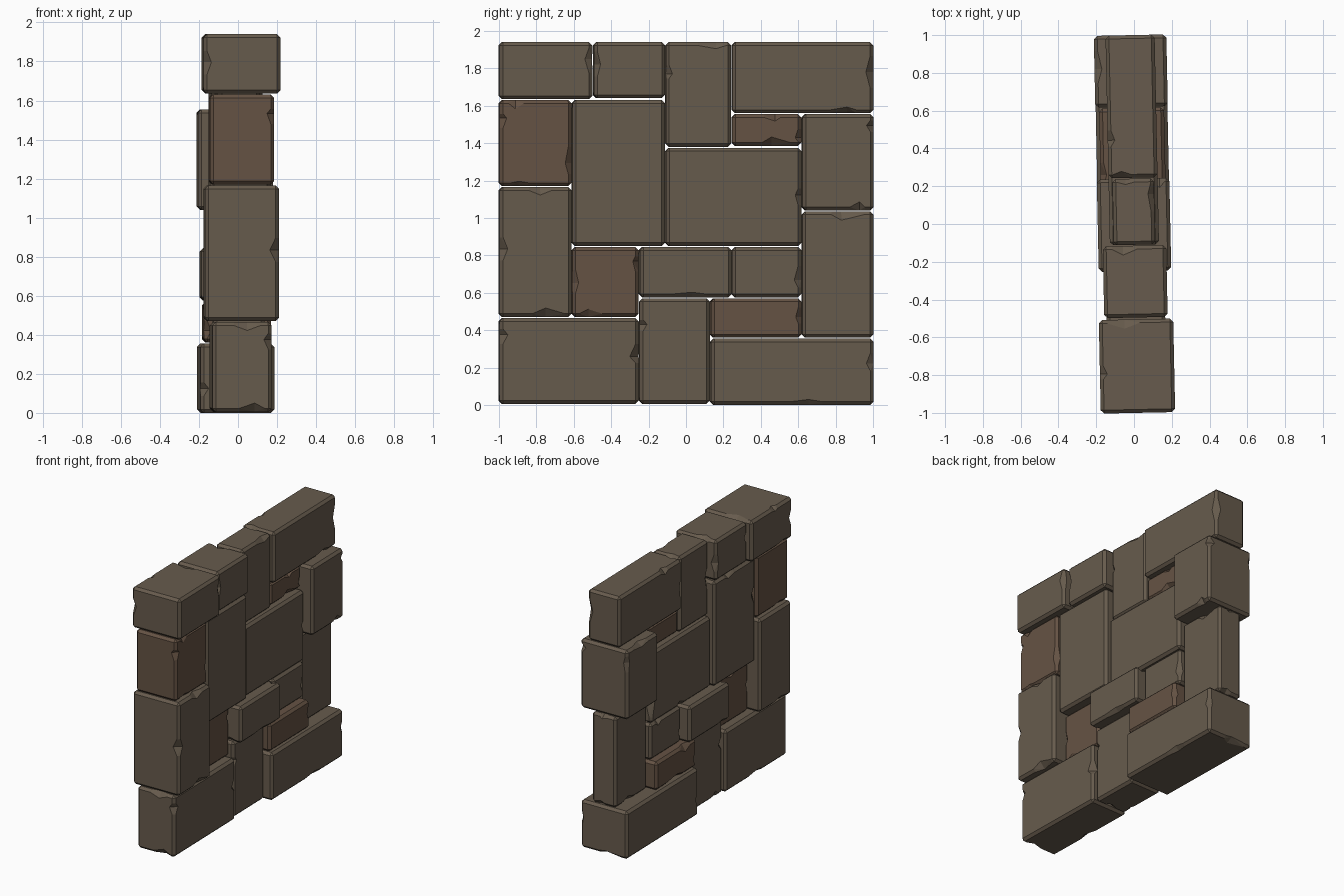
import bpy, bmesh, random
from mathutils import Vector, Matrix

if "Cube" in bpy.data.objects:
    bpy.data.objects.remove(bpy.data.objects["Cube"])

random.seed(7)
TURN = Matrix.Rotation(0.021, 4, 'Z')   # whole wall is turned very slightly
CHAMFER = 0.018


def material(name, colour):
    m = bpy.data.materials.new(name)
    m.diffuse_color = (*colour, 1)
    m.use_nodes = True
    m.node_tree.nodes["Principled BSDF"].inputs["Base Color"].default_value = m.diffuse_color
    return m


GREY = material("grey_stone", (0.135, 0.105, 0.074))
BROWN = material("brown_stone", (0.130, 0.085, 0.057))


def chip_edge(edge, axis, spots, inward):
    """Split an edge at three spots and push the middle one inward."""
    v0, v1 = sorted(edge.verts, key=lambda v: v.co[axis])
    base, start = v0.co.copy(), v0
    for i, s in enumerate(spots):
        edge = next(e for e in start.link_edges if v1 in e.verts)
        _, nv = bmesh.utils.edge_split(edge, start, 0.5)
        nv.co = base
        nv.co[axis] = s
        if i == 1:
            nv.co += inward
        start = nv


def stone(name, y0, y1, z0, z1, half, mat):
    bm = bmesh.new()
    bmesh.ops.create_cube(bm, size=1)
    bmesh.ops.scale(bm, vec=(2 * half, y1 - y0, z1 - z0), verts=bm.verts)
    bmesh.ops.bevel(bm, geom=bm.edges[:], offset=CHAMFER, segments=1,
                    affect='EDGES', profile=0.5)
    bm.normal_update()
    # chamfer strips have exactly two non-zero normal components
    strips = [f for f in bm.faces if sum(abs(c) > 0.1 for c in f.normal) == 2]
    chipped = []
    for f in random.sample(strips, 5):
        n = f.normal.copy()
        axis = min(range(3), key=lambda i: abs(n[i]))
        lo = min(v.co[axis] for v in f.verts)
        hi = max(v.co[axis] for v in f.verts)
        w = min(random.uniform(0.03, 0.10), (hi - lo) * 0.25)
        p = random.uniform(lo + 1.1 * w, hi - 1.1 * w)
        spots = (p - w, p + random.uniform(-0.4, 0.4) * w, p + w)
        a, b = [i for i in range(3) if i != axis]
        long_edges = [e for e in f.edges
                      if abs(e.verts[0].co[axis] - e.verts[1].co[axis]) > (hi - lo) * 0.9]
        for e in long_edges:
            # the edge lies on the face along whichever axis it reaches furthest
            mid = (e.verts[0].co + e.verts[1].co) / 2
            centre = f.calc_center_median()
            across = b if abs(mid[a]) > abs(centre[a]) else a
            inward = Vector((0, 0, 0))
            inward[across] = -random.uniform(0.008, 0.032) * (1 if n[across] > 0 else -1)
            chip_edge(e, axis, spots, inward)
        chipped.append(f)
    bmesh.ops.triangulate(bm, faces=chipped)
    bmesh.ops.recalc_face_normals(bm, faces=bm.faces)
    me = bpy.data.meshes.new(name)
    bm.to_mesh(me)
    bm.free()
    me.materials.append(mat)
    ob = bpy.data.objects.new(name, me)
    ob.matrix_world = TURN @ Matrix.Translation((0, (y0 + y1) / 2, (z0 + z1) / 2))
    bpy.context.collection.objects.link(ob)


# y range, z range, half thickness, material
STONES = [
    # top course
    (-1.00, -0.505, 1.635, 1.94, 0.197, GREY),
    (-0.495, -0.115, 1.64, 1.94, 0.168, GREY),
    (-0.11, 0.24, 1.38, 1.94, 0.11, GREY),
    (0.245, 1.00, 1.56, 1.94, 0.13, GREY),
    # upper middle
    (-1.00, -0.615, 1.17, 1.63, 0.165, BROWN),
    (-0.61, -0.115, 0.85, 1.63, 0.155, GREY),
    (0.245, 0.615, 1.385, 1.555, 0.10, BROWN),
    (0.62, 1.00, 1.04, 1.555, 0.192, GREY),
    (-0.11, 0.615, 0.85, 1.375, 0.13, GREY),
    # lower middle
    (-1.00, -0.615, 0.47, 1.165, 0.19, GREY),
    (-0.61, -0.255, 0.47, 0.845, 0.10, BROWN),
    (-0.25, 0.24, 0.575, 0.845, 0.192, GREY),
    (0.245, 0.615, 0.575, 0.845, 0.125, GREY),
    (0.62, 1.00, 0.36, 1.035, 0.098, GREY),
    (0.13, 0.615, 0.36, 0.57, 0.172, BROWN),
    # bottom course
    (-1.00, -0.255, 0.005, 0.465, 0.152, GREY),
    (-0.25, 0.125, 0.005, 0.57, 0.13, GREY),
    (0.13, 1.00, 0.0, 0.355, 0.19, GREY),
]

for i, s in enumerate(STONES, 1):
    stone(f"wall_stone_{i:02d}", *s)
